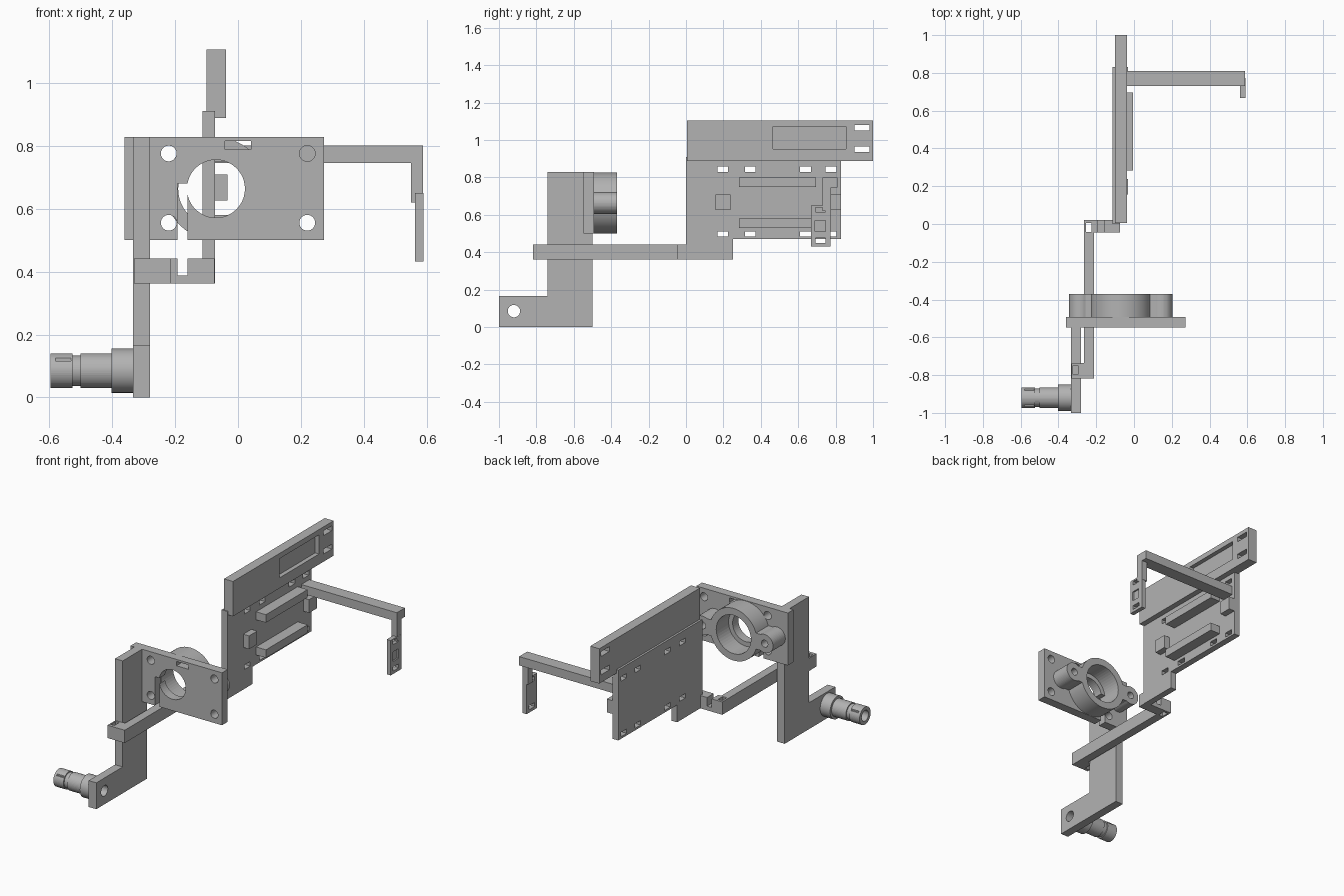
import bpy, bmesh, math
from mathutils import Matrix, Vector

cube = bpy.data.objects.get("Cube")
if cube:
    bpy.data.objects.remove(cube, do_unlink=True)

grey = bpy.data.materials.new("plain grey")
grey.use_nodes = True
COLOR = (0.45, 0.45, 0.45, 1)
grey.diffuse_color = COLOR
grey.node_tree.nodes["Principled BSDF"].inputs["Base Color"].default_value = COLOR


def add_box(bm, xs, ys, zs):
    size = [b - a for a, b in (xs, ys, zs)]
    mid = [(a + b) / 2 for a, b in (xs, ys, zs)]
    bmesh.ops.create_cube(bm, size=1, matrix=Matrix.Translation(mid) @ Matrix.Diagonal((*size, 1)))


def add_cyl(bm, axis, start, end, a, b, r):
    """Cylinder along x or y; a and b are the two remaining coordinates."""
    mid = (start + end) / 2
    if axis == "x":
        place = Matrix.Translation((mid, a, b)) @ Matrix.Rotation(math.pi / 2, 4, "Y")
    else:
        place = Matrix.Translation((a, mid, b)) @ Matrix.Rotation(math.pi / 2, 4, "X")
    bmesh.ops.create_cone(bm, cap_ends=True, segments=48, radius1=r, radius2=r,
                          depth=end - start, matrix=place)


def make(name, boxes=(), cyls=()):
    bm = bmesh.new()
    for b in boxes:
        add_box(bm, *b)
    for c in cyls:
        add_cyl(bm, *c)
    mesh = bpy.data.meshes.new(name)
    bm.to_mesh(mesh)
    bm.free()
    mesh.materials.append(grey)
    obj = bpy.data.objects.new(name, mesh)
    bpy.context.collection.objects.link(obj)
    return obj


def modify(obj, operation, other):
    mod = obj.modifiers.new(operation.lower(), "BOOLEAN")
    mod.operation, mod.solver, mod.object = operation, "EXACT", other
    mod.use_self = True
    other.hide_render = True
    other.hide_set(True)


def cut(obj, boxes=(), cyls=()):
    modify(obj, "DIFFERENCE", make(obj.name + "_cutter", boxes, cyls))


def smooth(obj):
    bpy.ops.object.select_all(action="DESELECT")
    obj.select_set(True)
    bpy.context.view_layer.objects.active = obj
    bpy.ops.object.shade_smooth_by_angle(angle=math.radians(30))


def prism(name, outline, x0, x1):
    """Side outline of (y, z) points extruded across x."""
    bm = bmesh.new()
    face = bm.faces.new([bm.verts.new((x0, y, z)) for y, z in outline])
    ext = bmesh.ops.extrude_face_region(bm, geom=[face])["geom"]
    verts = [v for v in ext if isinstance(v, bmesh.types.BMVert)]
    bmesh.ops.translate(bm, verts=verts, vec=Vector((x1 - x0, 0, 0)))
    bmesh.ops.recalc_face_normals(bm, faces=bm.faces)
    obj = make(name)
    bm.to_mesh(obj.data)
    bm.free()
    return obj


# Leg with forward foot
FY, FZ = -0.92, 0.085
leg = prism("leg", [(-1, 0), (-0.5, 0), (-0.5, 0.828), (-0.74, 0.828), (-0.74, 0.165), (-1, 0.165)],
            -0.333, -0.28)
cut(leg, cyls=[("x", -0.4, -0.2, FY, FZ, 0.033)])

# Stepped hollow fitting on the foot
fitting = make("fitting", cyls=[("x", -0.402, -0.333, FY, FZ, 0.07)])
steps = [(-0.5, -0.395, 0.055), (-0.53, -0.49, 0.048), (-0.595, -0.525, 0.055)]
for i, (a, b, r) in enumerate(steps):
    modify(fitting, "UNION", make(f"fitting_step_{i}", cyls=[("x", a, b, FY, FZ, r)]))
cut(fitting, cyls=[("x", -0.7, -0.3, FY, FZ, 0.033)])
cut(fitting, boxes=[((-0.58, -0.53), (FY + s * 0.05 - 0.012, FY + s * 0.05 + 0.012), (0.116, 0.136))
                    for s in (-1, 1)])
smooth(fitting)

# Mounting plate with corner holes, slot, slit and round opening
CX, CZ = -0.07, 0.663
plate = make("mounting_plate", [((-0.36, 0.273), (-0.548, -0.492), (0.5, 0.828))])
cut(plate, boxes=[((-0.042, 0.042), (-0.6, -0.4), (0.788, 0.815))],
    cyls=[("y", -0.6, -0.4, x, z, 0.025) for x in (-0.22, 0.22) for z in (0.555, 0.775)])
cut(plate, cyls=[("y", -0.6, -0.4, CX, CZ, 0.092)])
cut(plate, boxes=[((-0.192, -0.16), (-0.6, -0.4), (0.4, 0.68))])
smooth(plate)

# Ring clamp with two screw ears
Y0, Y1 = -0.492, -0.37
ring = make("ring_clamp", cyls=[("y", Y0, Y1, CX, CZ, 0.163)])
for side in (-1, 1):
    ex = CX + side * 0.215
    ear = make("ring_ear", cyls=[("y", Y0, Y1, ex, CZ, 0.058)])
    web = make("ring_web", [((min(ex, ex - side * 0.09), max(ex, ex - side * 0.09)),
                             (Y0, Y1), (CZ - 0.05, CZ + 0.05))])
    modify(ring, "UNION", ear)
    modify(ring, "UNION", web)
cut(ring, cyls=[("y", -0.6, -0.3, CX, CZ, 0.12)])
cut(ring, cyls=[("y", Y0 + 0.03, -0.3, CX + s * 0.215, CZ, 0.022) for s in (-1, 1)])
smooth(ring)

# Long bar with a front lug and a rear bracket
BZ = (0.362, 0.442)
bar = make("connecting_bar", [((-0.265, -0.212), (-0.817, 0.02), BZ)])
modify(bar, "UNION", make("bar_lug", [((-0.331, -0.22), (-0.817, -0.737), BZ)]))
modify(bar, "UNION", make("bar_bracket", [((-0.25, -0.075), (-0.045, 0.02), BZ)]))
cut(bar, [((-0.323, -0.297), (-0.797, -0.75), (0.3, 0.5)),
          ((-0.253, -0.225), (-0.042, 0.004), (0.3, 0.5)),
          ((-0.192, -0.16), (-0.1, 0.1), (0.388, 0.5))])

# Rear panel with tie slots
panel = prism("rear_panel", [(0, 0.362), (0.25, 0.362), (0.25, 0.47), (0.83, 0.47), (0.83, 0.91), (0, 0.91)],
              -0.113, -0.073)
cut(panel, [((-0.2, 0), (y, y + 0.057), (z, z + 0.028))
            for y in (0.168, 0.315, 0.61, 0.747) for z in (0.483, 0.83)])

# Upper panel with shallow recess and end slots
upper = make("upper_panel", [((-0.1, -0.038), (0.005, 1), (0.887, 1.105))])
cut(upper, [((-0.2, 0.1), (0.9, 0.982), (z, z + 0.03)) for z in (0.935, 1.05)]
    + [((-0.065, 0), (0.465, 0.855), (0.952, 1.072))])

# Rails and stop blocks on the panel
for name, z in (("lower_rail", 0.53), ("upper_rail", 0.75)):
    make(name, [((-0.075, -0.005), (0.283, 0.695), (z, z + 0.05))])
for name, y in (("front_stop", 0.157), ("rear_stop", 0.75)):
    make(name, [((-0.075, -0.033), (y, y + 0.08), (0.625, 0.708))])

# Side arm with drop and slotted end tab
arm = make("side_arm", [((-0.075, 0.588), (0.73, 0.81), (0.745, 0.8))])
modify(arm, "UNION", make("arm_drop", [((0.55, 0.588), (0.73, 0.775), (0.62, 0.77))]))
tab = make("arm_tab", [((0.562, 0.589), (0.668, 0.773), (0.432, 0.65))])
cut(tab, [((0.5, 0.7), (0.693, 0.747), (z, z + 0.025)) for z in (0.45, 0.615)]
    + [((0.58, 0.7), (0.69, 0.745), (0.51, 0.57))])
